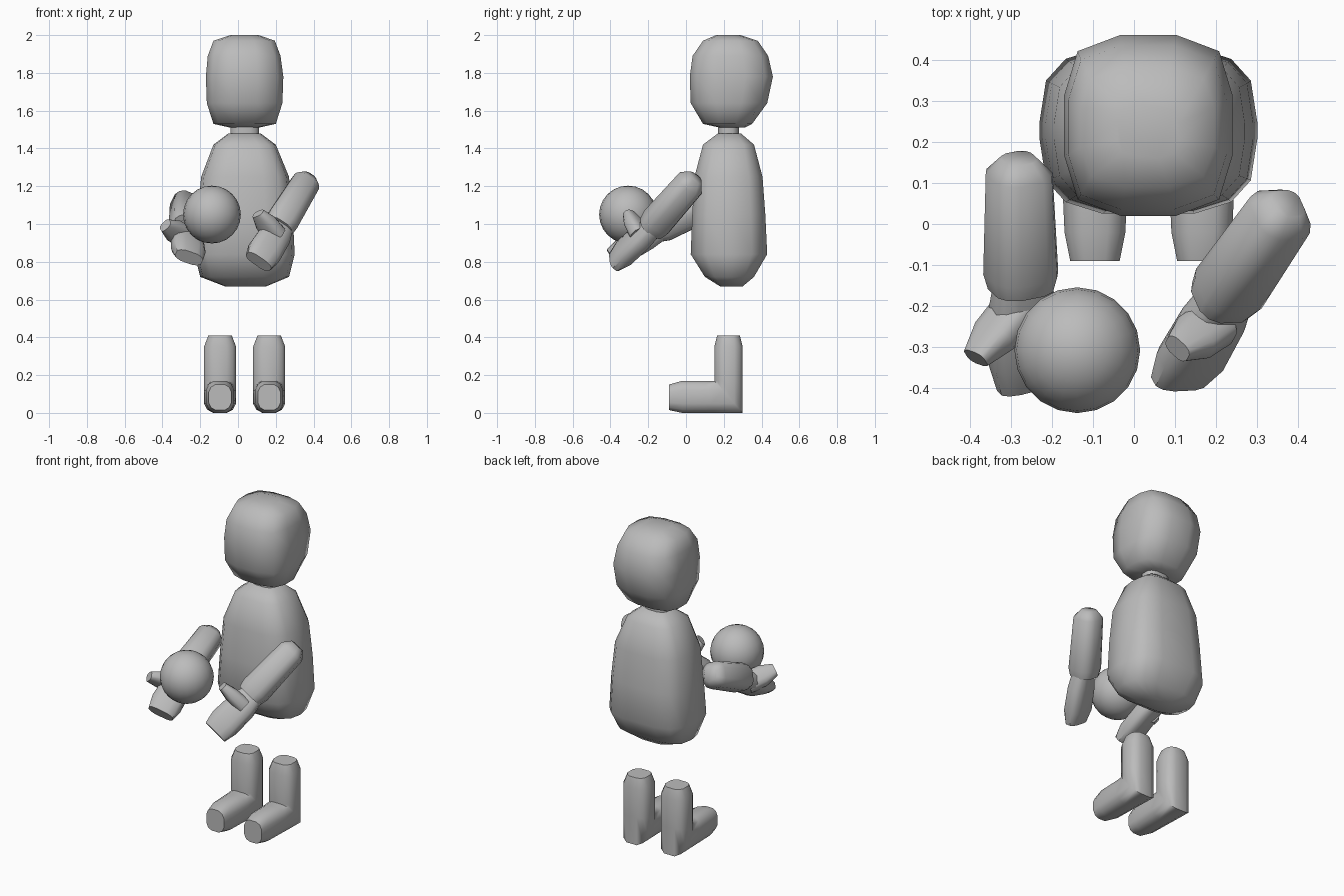
import bpy, bmesh, math
from mathutils import Vector

if "Cube" in bpy.data.objects:
    bpy.data.objects.remove(bpy.data.objects["Cube"])

GREY = bpy.data.materials.new("plain_grey")
GREY.diffuse_color = (0.5, 0.5, 0.5, 1)
GREY.use_nodes = True
GREY.node_tree.nodes["Principled BSDF"].inputs["Base Color"].default_value = GREY.diffuse_color

SQUARE = [(.33, 1), (.84, .82), (1, .33)]     # rounded-square quadrant
BARREL = [(.42, 1), (.76, .86), (.94, .6), (1, .1)]
ROUND = [(.42, 1), (.8, .8), (1, .42)]


def full_ring(quadrant):
    right = quadrant + [(x, -y) for x, y in reversed(quadrant)]
    return right + [(-x, -y) for x, y in right]


def finish(name, bm, angle=60):
    bmesh.ops.recalc_face_normals(bm, faces=bm.faces)
    mesh = bpy.data.meshes.new(name)
    bm.to_mesh(mesh)
    bm.free()
    ob = bpy.data.objects.new(name, mesh)
    bpy.context.collection.objects.link(ob)
    mesh.materials.append(GREY)
    bpy.ops.object.select_all(action='DESELECT')
    ob.select_set(True)
    bpy.context.view_layer.objects.active = ob
    bpy.ops.object.shade_smooth_by_angle(angle=math.radians(angle))
    return ob


def loft(name, rings, angle=60):
    """Skin a list of equal rings of points and cap both ends."""
    bm = bmesh.new()
    rows = [[bm.verts.new(p) for p in ring] for ring in rings]
    for a, b in zip(rows, rows[1:]):
        for i in range(len(a)):
            j = (i + 1) % len(a)
            bm.faces.new((a[i], a[j], b[j], b[i]))
    bm.faces.new(rows[0])
    bm.faces.new(rows[-1])
    return finish(name, bm, angle)


def stack(name, quadrant, levels):
    """Levels are z, x min, x max, y min, y max."""
    ring = full_ring(quadrant)
    loft(name, [[((a + b) / 2 + u * (b - a) / 2, (c + d) / 2 + v * (d - c) / 2, z)
                 for u, v in ring] for z, a, b, c, d in levels])


def limb(name, start, end, wide, stations, angle=60):
    """Tube along start-end; stations are (fraction, half width, half depth)."""
    start, end = Vector(start), Vector(end)
    axis = (end - start).normalized()
    w = Vector(wide)
    w = (w - axis * w.dot(axis)).normalized()
    d = axis.cross(w)
    loft(name, [[start.lerp(end, t) + w * u * a + d * v * b for u, v in full_ring(ROUND)]
                for t, a, b in stations], angle)


# Head, neck and torso
stack("head", SQUARE, [
    (1.51, -.04, .11, .18, .31), (1.53, -.13, .20, .09, .35),
    (1.64, -.165, .235, .025, .43), (1.78, -.17, .24, .02, .46),
    (1.89, -.16, .225, .035, .435), (1.97, -.13, .195, .09, .38),
    (2.0, -.04, .11, .16, .29)])
stack("neck", ROUND, [(1.45, -.04, .11, .17, .28), (1.55, -.04, .11, .17, .28)])
stack("torso", BARREL, [
    (.67, -.07, .15, .18, .30), (.72, -.20, .27, .10, .36),
    (.84, -.23, .30, .025, .43), (1.05, -.215, .29, .033, .42),
    (1.25, -.195, .27, .045, .405), (1.42, -.13, .20, .09, .36),
    (1.48, -.05, .12, .17, .29)])

# Lower legs bent into feet: each ring runs across the bend
for side, cx in (("left", -.095), ("right", .165)):
    path = [  # back/bottom point, front/top point, half width
        ((.285, .41), (.165, .41), .062), ((.30, .35), (.15, .35), .085),
        ((.30, .17), (.15, .17), .085), ((.30, 0), (.15, .17), .085),
        ((.15, 0), (.10, .17), .08), ((-.02, 0), (-.02, .17), .074),
        ((-.09, .015), (-.09, .15), .06)]
    rings = []
    for back, front, hw in path:
        p, q = Vector((0, *back)), Vector((0, *front))
        rings.append([(p + q) / 2 + (q - p) / 2 * v + Vector((cx + u * hw, 0, 0))
                      for u, v in full_ring(ROUND)])
    loft(side + "_leg_and_foot", rings)

# Arms: rounded sleeve, flat forearm with palm, and thumb
sleeve = [(0, .04, .04), (.12, .075, .075), (.9, .085, .08), (1.02, .075, .07)]
palm = [(0, .06, .05), (.35, .085, .055), (.8, .09, .055), (1.05, .075, .035)]
thumb = [(0, .06, .045), (.6, .06, .04), (1.05, .035, .025)]
arms = {
    "right": [((.375, .05, 1.245), (.215, -.18, .985)), ((.235, -.16, 1.0), (.115, -.37, .81)),
              ((.2, -.24, .94), (.11, -.30, 1.05)), (.8, 0, -.6)],
    "left": [((-.28, .16, 1.12), (-.275, -.15, .98)), ((-.275, -.12, .98), (-.26, -.38, .83)),
             ((-.28, -.2, .93), (-.38, -.32, .99)), (.9, 0, -.45)]}
for side, (upper, lower, digit, wide) in arms.items():
    limb(side + "_sleeve", *upper, wide, sleeve)
    limb(side + "_forearm", *lower, wide, palm, 40)
    limb(side + "_thumb", *digit, (0, 1, -1), thumb, 40)

# Ball held in the left hand
bm = bmesh.new()
bmesh.ops.create_uvsphere(bm, u_segments=20, v_segments=12, radius=.153)
bmesh.ops.translate(bm, verts=bm.verts, vec=(-.138, -.307, 1.05))
finish("ball", bm)
